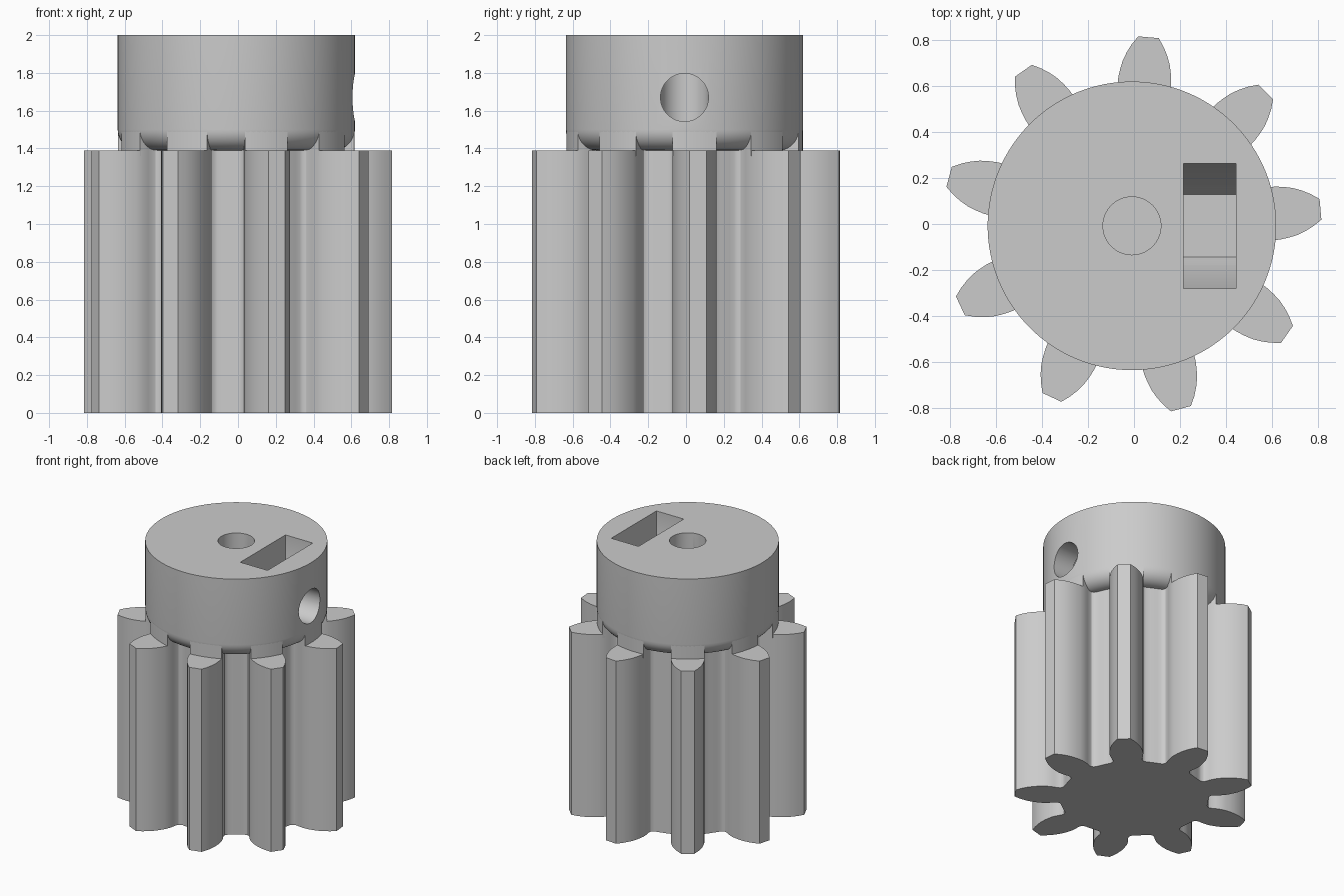
import bpy, bmesh
from math import cos, sin, pi, radians

CX, CY = -0.009, -0.008          # gear axis
TEETH, PITCH, PHASE = 9, radians(40), radians(5)
HUB_R, GEAR_TOP, SCREW_Z = 0.628, 1.39, 1.67

if "Cube" in bpy.data.objects:
    bpy.data.objects.remove(bpy.data.objects["Cube"], do_unlink=True)

grey = bpy.data.materials.new("grey plastic")
grey.use_nodes = True
grey.diffuse_color = (0.6, 0.6, 0.6, 1)
grey.node_tree.nodes["Principled BSDF"].inputs["Base Color"].default_value = (0.6, 0.6, 0.6, 1)


def finish(name, bm):
    bmesh.ops.recalc_face_normals(bm, faces=bm.faces)
    mesh = bpy.data.meshes.new(name)
    bm.to_mesh(mesh)
    bm.free()
    mesh.materials.append(grey)
    obj = bpy.data.objects.new(name, mesh)
    bpy.context.collection.objects.link(obj)
    return obj


def prism(name, points, vector):
    """Extrude a closed outline of 3D points along a vector."""
    bm = bmesh.new()
    face = bm.faces.new([bm.verts.new(p) for p in points])
    ext = bmesh.ops.extrude_face_region(bm, geom=[face])
    moved = [v for v in ext["geom"] if isinstance(v, bmesh.types.BMVert)]
    bmesh.ops.translate(bm, verts=moved, vec=vector)
    return finish(name, bm)


def lathe(name, profile, steps=128):
    """Spin a profile of (radius, z), closed by flat caps, about the axis."""
    bm = bmesh.new()
    rings = [[bm.verts.new((CX + r * cos(2 * pi * i / steps), CY + r * sin(2 * pi * i / steps), z))
              for i in range(steps)] for r, z in profile]
    for a, b in zip(rings, rings[1:]):
        for i in range(steps):
            j = (i + 1) % steps
            bm.faces.new((a[i], a[j], b[j], b[i]))
    bm.faces.new(rings[0])
    bm.faces.new(rings[-1])
    return finish(name, bm)


# Tooth flank from root to tip: (radius, half width)
FLANK = [(0.512, 0.125), (0.518, 0.111), (0.53, 0.102), (0.55, 0.102), (0.575, 0.109),
         (0.6, 0.114), (0.625, 0.117), (0.65, 0.116), (0.685, 0.111), (0.72, 0.103),
         (0.755, 0.089), (0.79, 0.070), (0.825, 0.045)]


def gear_outline(z, limit=None):
    flank = [(r, w / r) for r, w in FLANK if limit is None or r < limit]
    crown = []
    if limit:
        half = flank[-1][1]
        crown = [(limit, half * k / 4) for k in range(-4, 5)]
    tooth = [(r, -t) for r, t in flank] + crown + [(r, t) for r, t in reversed(flank)]
    tooth += [(0.511, PITCH / 2 + radians(d)) for d in (-3, 3)]
    points = []
    for n in range(TEETH):
        base = PHASE + n * PITCH
        points += [(CX + r * cos(base + t), CY + r * sin(base + t), z) for r, t in tooth]
    return points


# Toothed body, and the tooth stubs that run up under the hub
gear = prism("gear_teeth", gear_outline(0), (0, 0, GEAR_TOP))
stubs = prism("tooth_stubs", gear_outline(GEAR_TOP - 0.03, HUB_R - 0.001), (0, 0, 0.15))

# Hub with a rounded lower edge
FILLET = 0.11
edge = [(HUB_R - FILLET + FILLET * sin(k * pi / 20), GEAR_TOP + FILLET - FILLET * cos(k * pi / 20))
        for k in range(11)]
hub = lathe("hub", [(edge[0][0] - 0.02, GEAR_TOP - 0.04), (edge[0][0] - 0.02, GEAR_TOP)]
            + edge + [(HUB_R, 2.0)])

# Cutters: shaft bore, set screw hole, nut slot
bore = lathe("bore_cutter", [(0.126, 0.3), (0.126, 2.2)], 64)
screw = prism("screw_cutter", [(CX, CY + 0.127 * cos(2 * pi * k / 64), SCREW_Z + 0.127 * sin(2 * pi * k / 64))
                               for k in range(64)], (0.9, 0, 0))
NUT = 0.272
slot_shape = [(-NUT, 2.2), (-NUT, SCREW_Z), (-NUT / 2, SCREW_Z - NUT * sin(pi / 3)),
              (NUT / 2, SCREW_Z - NUT * sin(pi / 3)), (NUT, SCREW_Z), (NUT, 2.2)]
slot = prism("nut_slot_cutter", [(0.215, CY + y, z) for y, z in slot_shape], (0.23, 0, 0))


def cut(obj, cutters):
    bpy.context.view_layer.objects.active = obj
    for c in cutters:
        mod = obj.modifiers.new(c.name, "BOOLEAN")
        mod.operation, mod.solver, mod.object = "DIFFERENCE", "EXACT", c
        bpy.ops.object.modifier_apply(modifier=mod.name)


cut(gear, [bore])
cut(stubs, [bore, slot])
cut(hub, [bore, slot, screw])
for c in (bore, screw, slot):
    bpy.data.objects.remove(c, do_unlink=True)

# Smooth curved walls, keep crisp edges
bpy.ops.object.select_all(action="DESELECT")
for obj in (gear, stubs, hub):
    obj.select_set(True)
bpy.context.view_layer.objects.active = gear
bpy.ops.object.shade_smooth_by_angle(angle=radians(30))
